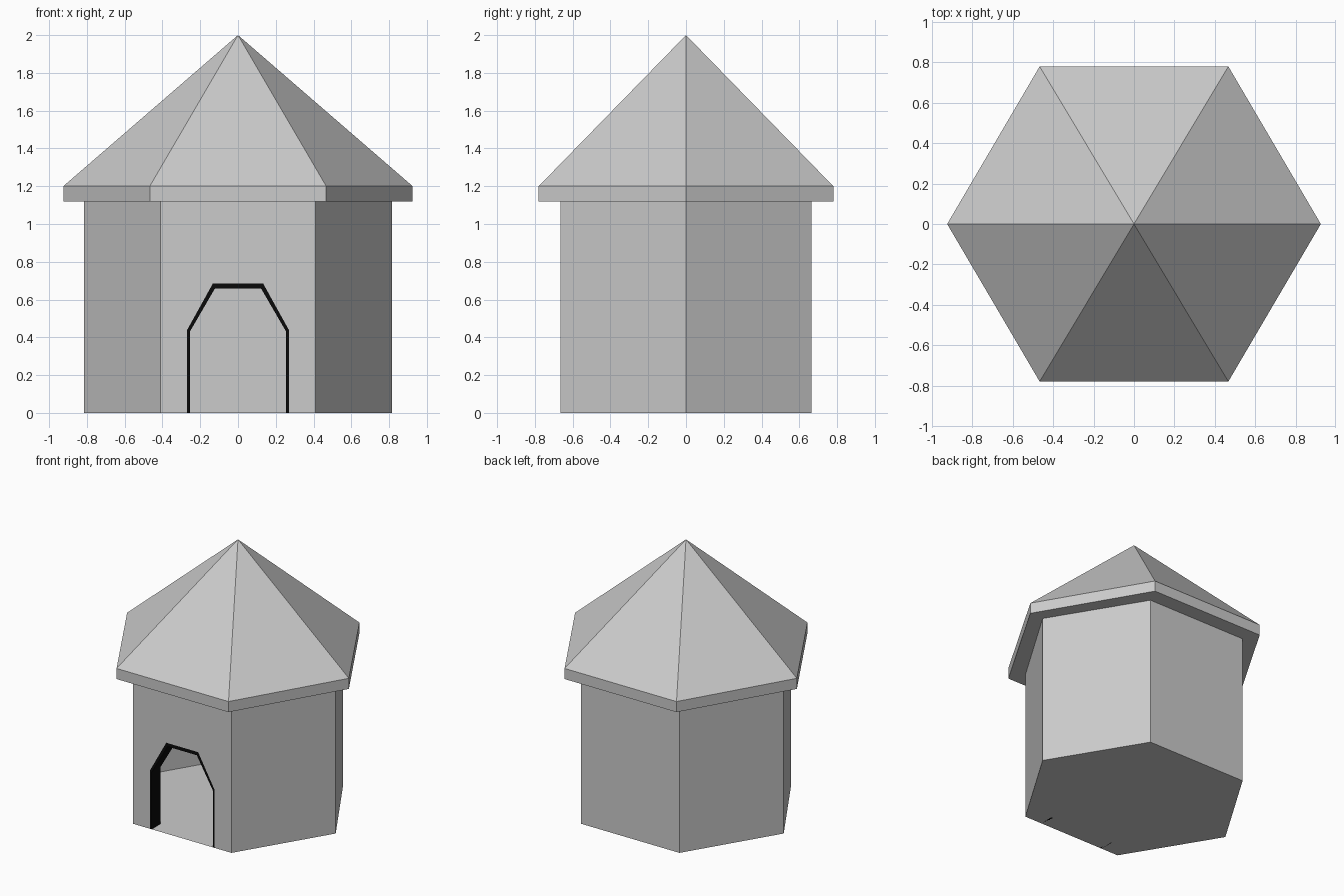
import bpy, bmesh

if "Cube" in bpy.data.objects:
    bpy.data.objects.remove(bpy.data.objects["Cube"])


def finish(bm, name, color=None):
    bmesh.ops.recalc_face_normals(bm, faces=bm.faces[:])
    me = bpy.data.meshes.new(name)
    bm.to_mesh(me)
    bm.free()
    ob = bpy.data.objects.new(name, me)
    bpy.context.collection.objects.link(ob)
    if color:
        mat = bpy.data.materials.new(name)
        mat.diffuse_color = color
        mat.use_nodes = True
        mat.node_tree.nodes["Principled BSDF"].inputs["Base Color"].default_value = mat.diffuse_color
        me.materials.append(mat)
    return ob


def hexagon(bm, rx, hx, hy, z):
    # starts with the two front corners, then runs counter-clockwise
    pts = [(-hx, -hy), (hx, -hy), (rx, 0), (hx, hy), (-hx, hy), (-rx, 0)]
    return [bm.verts.new((x, y, z)) for x, y in pts]


def bridge(bm, a, b, start=0):
    for i in range(start, 6):
        j = (i + 1) % 6
        bm.faces.new((a[i], a[j], b[j], b[i]))


def arch(half):
    # mirrors a half profile (x, z) into a full arch, left to right
    return [(-x, z) for x, z in half] + [(x, z) for x, z in reversed(half)]


outer = arch([(0.27, 0), (0.27, 0.438), (0.133, 0.685)])
inner = arch([(0.255, 0), (0.255, 0.43), (0.122, 0.659)])
FRONT = -0.665

# Hut: floor, thin walls with door opening, soffit, eave and pointed roof
bm = bmesh.new()
base = hexagon(bm, 0.815, 0.411, -FRONT, 0)
top = hexagon(bm, 0.815, 0.411, -FRONT, 1.12)
eave_low = hexagon(bm, 0.925, 0.467, 0.78, 1.12)
eave_high = hexagon(bm, 0.925, 0.467, 0.78, 1.2)
door = [bm.verts.new((x, FRONT, z)) for x, z in outer]
bm.faces.new([base[0], door[0], door[-1], base[1]] + base[2:])
bm.faces.new([base[0]] + door + [base[1], top[1], top[0]])
bridge(bm, base, top, start=1)
bridge(bm, top, eave_low)
bridge(bm, eave_low, eave_high)
apex = bm.verts.new((0, 0, 2))
for i in range(6):
    bm.faces.new((eave_high[i], eave_high[(i + 1) % 6], apex))
finish(bm, "hut")

# Dark door frame, set back into the hut
bm = bmesh.new()
loops = [[bm.verts.new((x, y, z)) for x, z in prof]
         for prof, y in ((outer, FRONT), (inner, FRONT), (inner, -0.557), (outer, -0.557))]
for k in range(4):
    a, b = loops[k], loops[(k + 1) % 4]
    for i in range(5):
        bm.faces.new((a[i], a[i + 1], b[i + 1], b[i]))
for end in (0, -1):
    bm.faces.new([l[end] for l in loops])
finish(bm, "door_frame", (0.003, 0.003, 0.003, 1))
